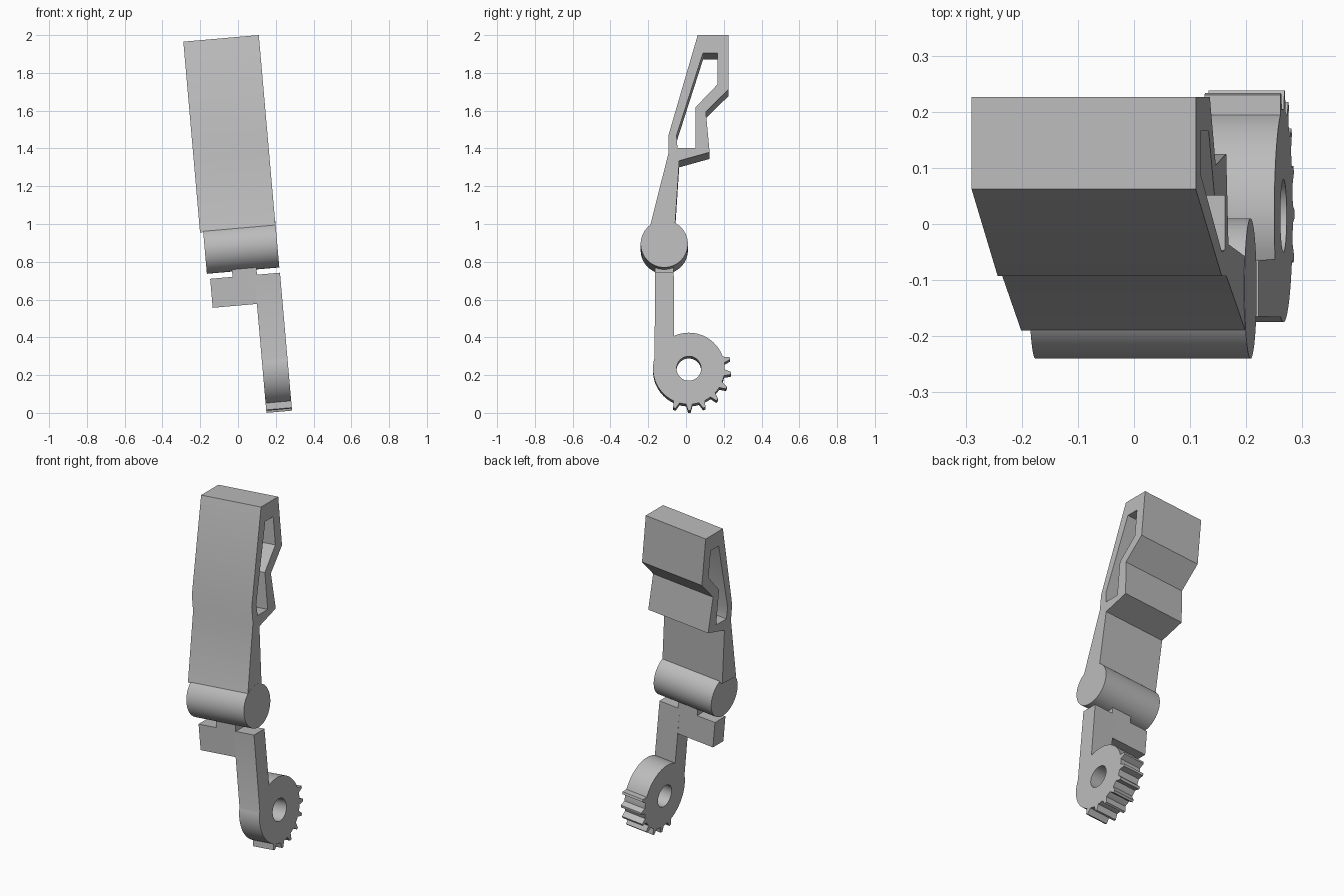
import bpy, bmesh
from math import radians, sin, cos
from mathutils import Matrix

cube = bpy.data.objects.get("Cube")
if cube:
    bpy.data.objects.remove(cube)

TILT = Matrix.Rotation(radians(-5), 4, 'Y')   # whole part leans sideways

grey = bpy.data.materials.new("plain_grey")
grey.use_nodes = True
colour = (0.5, 0.5, 0.5, 1)
grey.diffuse_color = colour
grey.node_tree.nodes["Principled BSDF"].inputs["Base Color"].default_value = colour


def circle(y, z, r, n=64):
    return [(y + r * cos(radians(360 * i / n)), z + r * sin(radians(360 * i / n)))
            for i in range(n)]


def extrude_profile(name, loops, x0, x1):
    """Fill side-view outlines (outer loop first, then holes) and extrude along x."""
    bm = bmesh.new()
    edges = []
    for pts in loops:
        vs = [bm.verts.new((x0, y, z)) for y, z in pts]
        edges += [bm.edges.new((a, b)) for a, b in zip(vs, vs[1:] + vs[:1])]
    bmesh.ops.triangle_fill(bm, edges=edges, use_beauty=True)
    ext = bmesh.ops.extrude_face_region(bm, geom=bm.faces[:])
    moved = [g for g in ext["geom"] if isinstance(g, bmesh.types.BMVert)]
    bmesh.ops.translate(bm, verts=moved, vec=(x1 - x0, 0, 0))
    bmesh.ops.recalc_face_normals(bm, faces=bm.faces[:])
    bm.transform(TILT)
    mesh = bpy.data.meshes.new(name)
    bm.to_mesh(mesh)
    bm.free()
    mesh.materials.append(grey)
    ob = bpy.data.objects.new(name, mesh)
    bpy.context.collection.objects.link(ob)
    bpy.ops.object.select_all(action='DESELECT')
    bpy.context.view_layer.objects.active = ob
    ob.select_set(True)
    bpy.ops.object.shade_smooth_by_angle(angle=radians(25))
    return ob


# Upper paddle with an open window through its width
paddle = [(-0.19, 0.969), (-0.058, 0.975), (-0.036, 1.315), (0.125, 1.36),
          (0.105, 1.575), (0.226, 1.695), (0.226, 1.983), (0.062, 1.983),
          (-0.093, 1.45), (-0.093, 1.355)]
window = [(0.09, 1.887), (0.166, 1.887), (0.166, 1.72), (0.051, 1.6),
          (0.051, 1.382), (-0.045, 1.382), (-0.05, 1.45)]
extrude_profile("paddle", [paddle, window], -0.117, 0.284)

# Hinge barrel
extrude_profile("hinge_barrel", [circle(-0.115, 0.873, 0.125)], -0.1, 0.285)

# Hinge tab and crossbar under the barrel
def block(name, x0, x1, z0, z1):
    y0, y1 = -0.165, -0.065
    extrude_profile(name, [[(y0, z0), (y1, z0), (y1, z1), (y0, z1)]], x0, x1)

block("hinge_tab", 0.034, 0.164, 0.7, 0.78)
block("crossbar", -0.085, 0.155, 0.566, 0.72)

# Leg running into a toothed ring
CY, CZ, R = 0.015, 0.211, 0.19

def polar(angle, r):
    return (CY + r * cos(radians(angle)), CZ + r * sin(radians(angle)))

teeth = [250 + 20.7 * i for i in range(7)]
rim = [(a, R) for a in range(162, 475, 4) if all(abs(a - t) > 6 for t in teeth)]
for t in teeth:
    rim += [(t - 5, R), (t - 1.8, R + 0.034), (t + 1.8, R + 0.034), (t + 5, R)]
leg = [(-0.065, 0.72), (-0.165, 0.72)] + [polar(a, r) for a, r in sorted(rim)]
extrude_profile("toothed_leg", [leg, circle(CY, CZ, 0.065, 48)], 0.15, 0.286)
